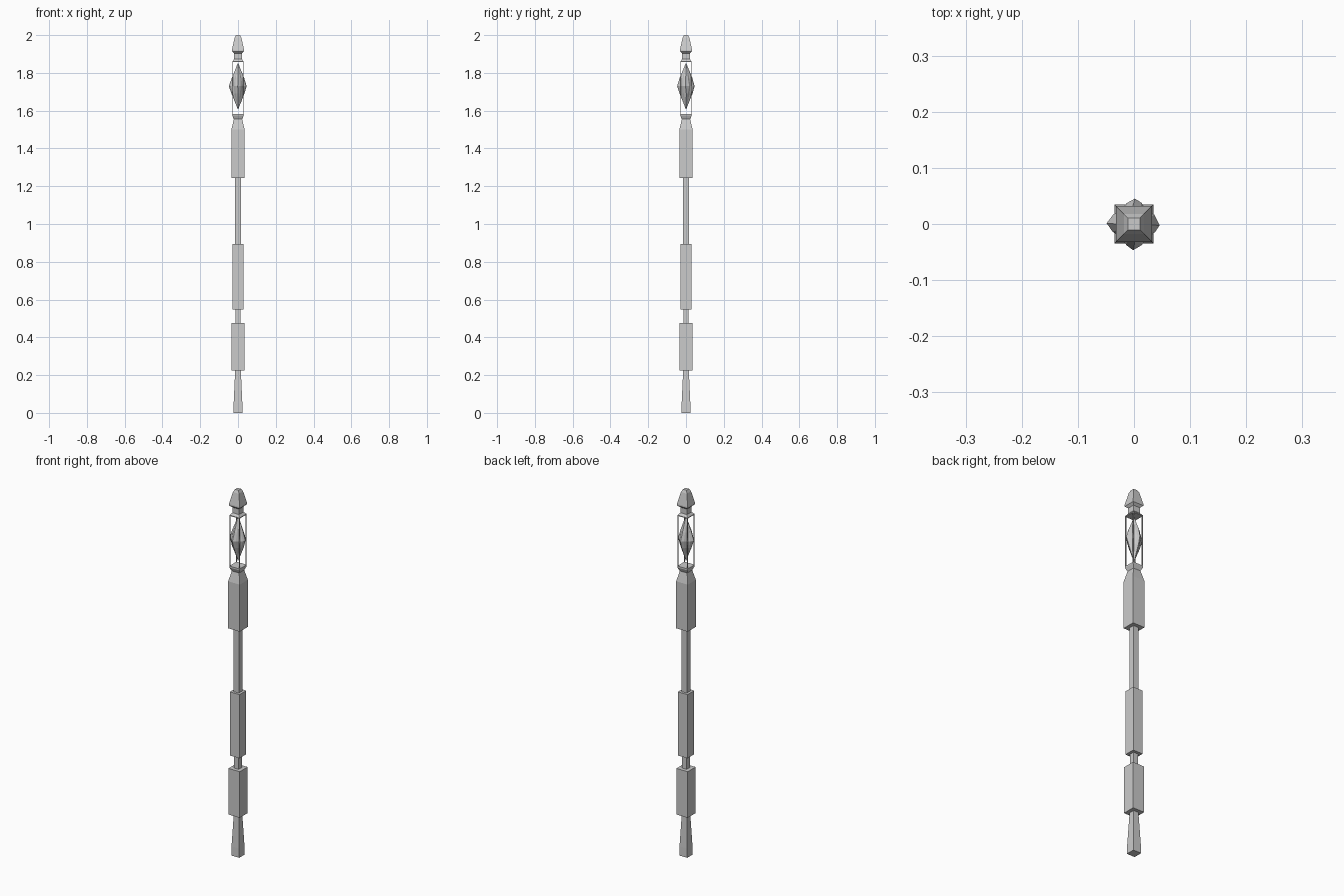
import bpy, bmesh, math, random

if "Cube" in bpy.data.objects:
    bpy.data.objects.remove(bpy.data.objects["Cube"])

random.seed(4)


def lofted(name, rings):
    """Closed flat-shaded solid from equal-length rings of points."""
    bm = bmesh.new()
    loops = [[bm.verts.new(p) for p in ring] for ring in rings]
    n = len(loops[0])
    for a, b in zip(loops, loops[1:]):
        for i in range(n):
            j = (i + 1) % n
            bm.faces.new((a[i], a[j], b[j], b[i]))
    bm.faces.new(loops[0][::-1])
    bm.faces.new(loops[-1])
    bmesh.ops.recalc_face_normals(bm, faces=bm.faces)
    mesh = bpy.data.meshes.new(name)
    bm.to_mesh(mesh)
    bm.free()
    obj = bpy.data.objects.new(name, mesh)
    bpy.context.collection.objects.link(obj)
    return obj


def square_part(name, profile, x=0, y=0):
    """Square section following (half width, height) pairs."""
    corners = ((-1, -1), (1, -1), (1, 1), (-1, 1))
    return lofted(name, [[(x + cx * w, y + cy * w, z) for cx, cy in corners]
                         for w, z in profile])


# Handle, grips and shaft
square_part("staff_shaft", [
    (0.024, 0), (0.023, 0.05), (0.015, 0.225),
    (0.034, 0.225), (0.034, 0.477),
    (0.014, 0.477), (0.014, 0.547),
    (0.029, 0.547), (0.029, 0.895),
    (0.016, 0.895), (0.016, 1.243),
    (0.035, 1.243), (0.035, 1.50),
    (0.022, 1.555), (0.031, 1.575), (0.031, 1.583)])

# Roof of the cage and pointed cap
square_part("staff_cap", [
    (0.030, 1.857), (0.030, 1.861), (0.020, 1.873), (0.020, 1.903),
    (0.032, 1.914), (0.032, 1.922), (0.018, 1.986), (0.011, 2.0)])

# Thin bars at the cage corners
for sx in (-1, 1):
    for sy in (-1, 1):
        square_part("cage_bar", [(0.002, 1.58), (0.002, 1.86)],
                    sx * 0.028, sy * 0.028)

# Four-lobed crystal with slightly uneven facets
rings = []
for r, z in ((0.002, 1.61), (0.016, 1.645), (0.035, 1.69), (0.047, 1.73),
             (0.033, 1.775), (0.014, 1.82), (0.002, 1.85)):
    ring = []
    for i in range(16):
        a = math.tau * i / 16 + random.uniform(-0.06, 0.06)
        rr = r * (1.0, 0.86, 0.72, 0.86)[i % 4] * random.uniform(0.96, 1.04)
        ring.append((rr * math.cos(a), rr * math.sin(a), z))
    rings.append(ring)
lofted("crystal", rings)
